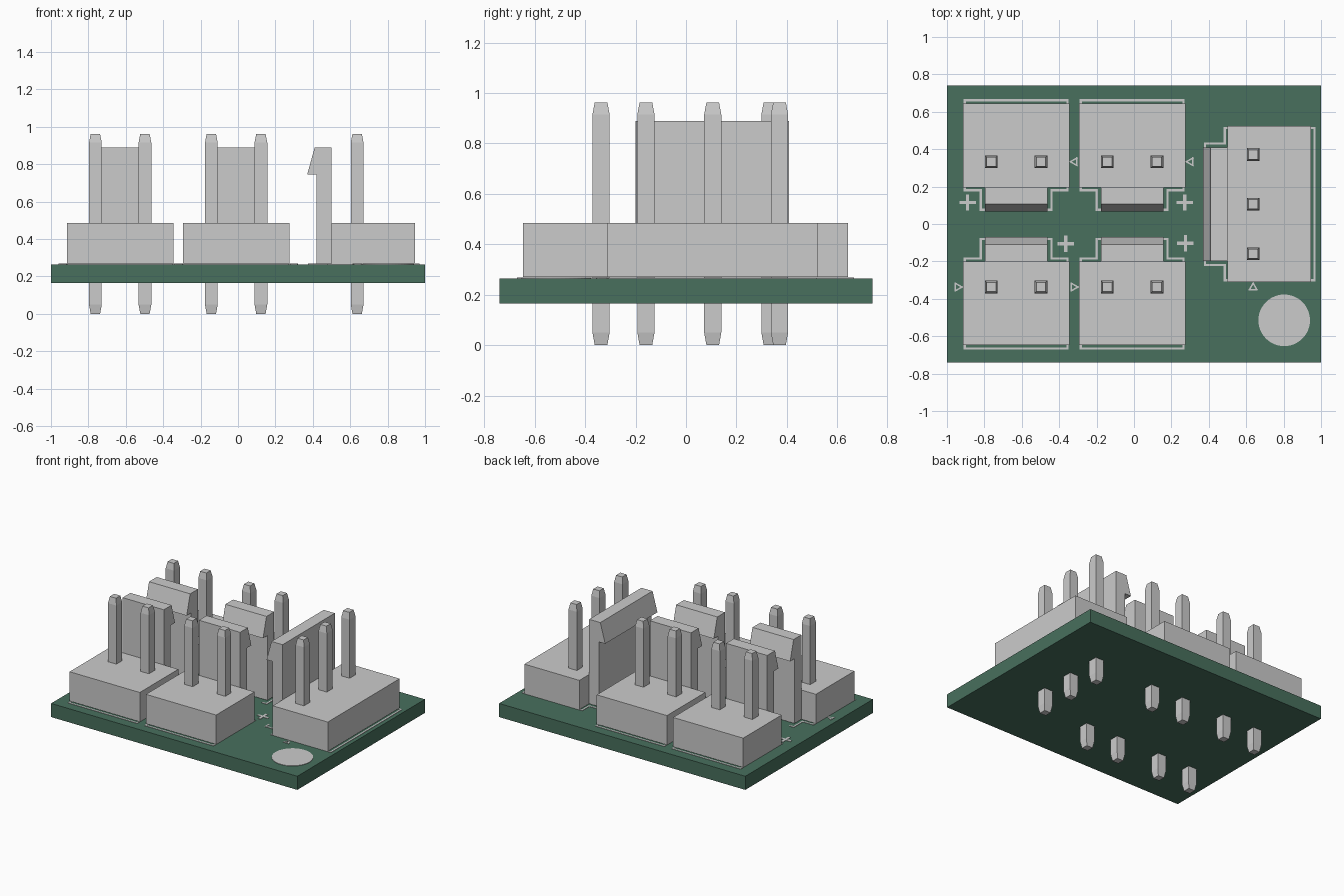
import bpy, bmesh
from math import radians, pi
from mathutils import Matrix, Vector

if "Cube" in bpy.data.objects:
    bpy.data.objects.remove(bpy.data.objects["Cube"])

BOARD_TOP = 0.265
BASE_Z = 0.27
PRINT_Z = 0.268


def finish(name, bm, place=None, material=None):
    bmesh.ops.recalc_face_normals(bm, faces=bm.faces[:])
    mesh = bpy.data.meshes.new(name)
    if place:
        bm.transform(place)
    bm.to_mesh(mesh)
    bm.free()
    obj = bpy.data.objects.new(name, mesh)
    bpy.context.collection.objects.link(obj)
    if material:
        mesh.materials.append(material)
    return obj


def add_box(bm, lo, hi):
    lo, hi = Vector(lo), Vector(hi)
    m = Matrix.Translation((lo + hi) / 2) @ Matrix.Diagonal((*(hi - lo), 1))
    bmesh.ops.create_cube(bm, size=1, matrix=m)


def add_stroke(bm, a, b, width=0.012):
    a, b = Vector(a), Vector(b)
    d = b - a
    ang = Vector((1, 0)).angle_signed(d)
    mid = (a + b) / 2
    h = PRINT_Z - BOARD_TOP
    m = (Matrix.Translation((mid.x, mid.y, BOARD_TOP + h / 2))
         @ Matrix.Rotation(-ang, 4, 'Z')
         @ Matrix.Diagonal((d.length + width, width, h, 1)))
    bmesh.ops.create_cube(bm, size=1, matrix=m)


def add_path(bm, points, width=0.012):
    for a, b in zip(points, points[1:]):
        add_stroke(bm, a, b, width)


def add_pin(bm, x):
    # square post with tapered ends
    rings = []
    for z, r in ((0, 0.025), (0.05, 0.034), (0.915, 0.034), (0.963, 0.025)):
        rings.append([bm.verts.new((x + sx * r, sy * r, z))
                      for sx, sy in ((-1, -1), (1, -1), (1, 1), (-1, 1))])
    for lower, upper in zip(rings, rings[1:]):
        for i in range(4):
            j = (i + 1) % 4
            bm.faces.new((lower[i], lower[j], upper[j], upper[i]))
    bm.faces.new(rings[0][::-1])
    bm.faces.new(rings[-1])


# latch cross-section as (y, z), pin row at y = 0
LATCH = [(0.137, BASE_Z), (0.217, BASE_Z), (0.217, 0.745),
         (0.267, 0.745), (0.227, 0.89), (0.137, 0.89)]


def connector(name, x, y, turn, pins, half_base, half_latch):
    place = Matrix.Translation((x, y, 0)) @ Matrix.Rotation(radians(turn), 4, 'Z')

    # housing base
    bm = bmesh.new()
    add_box(bm, (-half_base, -0.31, BASE_Z), (half_base, 0.137, 0.485))
    finish(name + "_base", bm, place)

    # upright latch with hooked tip
    bm = bmesh.new()
    face = bm.faces.new([bm.verts.new((-half_latch, py, pz)) for py, pz in LATCH])
    ext = bmesh.ops.extrude_face_region(bm, geom=[face], use_keep_orig=True)
    verts = [v for v in ext["geom"] if isinstance(v, bmesh.types.BMVert)]
    bmesh.ops.translate(bm, verts=verts, vec=(2 * half_latch, 0, 0))
    finish(name + "_latch", bm, place)

    # pins
    bm = bmesh.new()
    for i in range(pins):
        add_pin(bm, (i - (pins - 1) / 2) * 0.265)
    finish(name + "_pins", bm, place)

    # printed outline and first-pin arrow
    bm = bmesh.new()
    ob, ol = half_base - 0.01, half_latch + 0.022
    for s in (-1, 1):
        add_path(bm, [(0, -0.328), (s * ob, -0.328), (s * ob, 0.152),
                      (s * ol, 0.152), (s * ol, 0.257), (s * (ol - 0.03), 0.257)])
    tx = -half_base - 0.04
    add_path(bm, [(tx, -0.02), (tx + 0.035, 0), (tx, 0.02), (tx, -0.02)], 0.008)
    finish(name + "_outline_print", bm, place)


# circuit board
green = bpy.data.materials.new("board_green")
green.diffuse_color = (0.065, 0.16, 0.11, 1)
green.use_nodes = True
green.node_tree.nodes["Principled BSDF"].inputs["Base Color"].default_value = green.diffuse_color
bm = bmesh.new()
add_box(bm, (-1, -0.74, 0.165), (1, 0.74, BOARD_TOP))
finish("circuit_board", bm, material=green)

# four two-pin connectors and one three-pin connector
for side, x in (("left", -0.63), ("middle", -0.01)):
    connector("front_" + side, x, -0.337, 0, 2, 0.285, 0.167)
    connector("back_" + side, x, 0.333, 180, 2, 0.285, 0.167)
connector("side_connector", 0.637, 0.106, 90, 3, 0.417, 0.303)

# printed polarity crosses
bm = bmesh.new()
for x, y in ((-0.89, 0.115), (0.272, 0.115), (-0.365, -0.105), (0.275, -0.102)):
    add_stroke(bm, (x - 0.035, y), (x + 0.035, y), 0.018)
    add_stroke(bm, (x, y - 0.035), (x, y + 0.035), 0.018)
finish("polarity_crosses", bm)

# round printed pad
bm = bmesh.new()
h = PRINT_Z - BOARD_TOP
bmesh.ops.create_cone(bm, cap_ends=True, segments=48, radius1=0.138, radius2=0.138,
                      depth=h, matrix=Matrix.Translation((0.803, -0.515, BOARD_TOP + h / 2)))
finish("round_pad", bm)
